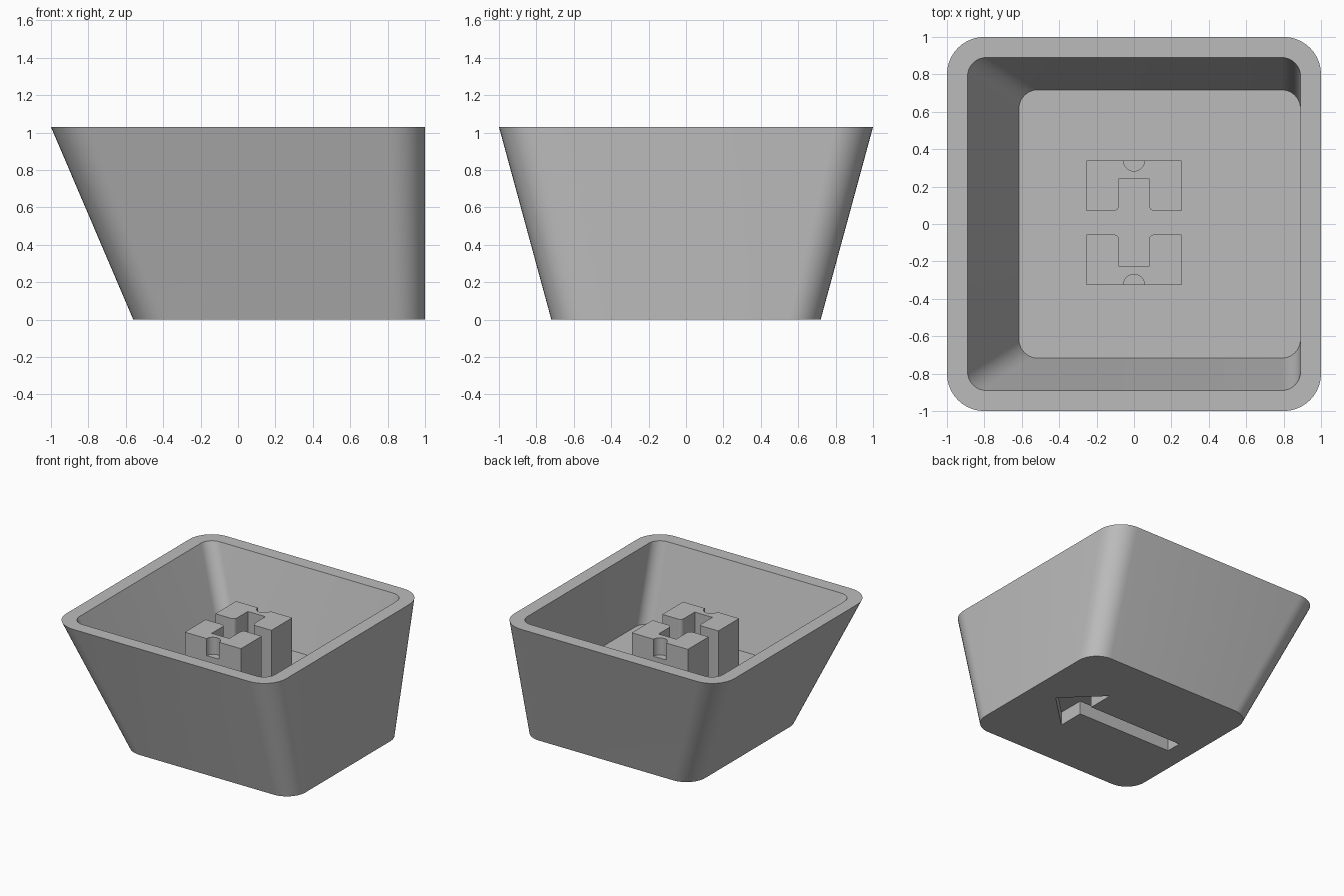
import bpy, bmesh, math

cube = bpy.data.objects.get("Cube")
if cube:
    bpy.data.objects.remove(cube)

grey = bpy.data.materials.new("plain grey")
GREY = (0.5, 0.5, 0.5, 1)
grey.diffuse_color = GREY
grey.use_nodes = True
grey.node_tree.nodes["Principled BSDF"].inputs["Base Color"].default_value = GREY

H, FLOOR = 1.03, 0.41
POST_TOP = 0.895


def arc(cx, cy, r, start, end, steps=10):
    """Points on an arc, angles in degrees."""
    angles = [math.radians(start + (end - start) * i / steps) for i in range(steps + 1)]
    return [(cx + r * math.cos(a), cy + r * math.sin(a)) for a in angles]


def rounded_rect(x0, x1, half_y, r):
    pts = []
    for i, (cx, cy) in enumerate([(x1 - r, half_y - r), (x0 + r, half_y - r),
                                  (x0 + r, r - half_y), (x1 - r, r - half_y)]):
        pts += arc(cx, cy, r, 90 * i, 90 * i + 90)
    return pts


def loft(name, sections):
    """Closed solid skinned through (outline, height) sections."""
    bm = bmesh.new()
    rings = [[bm.verts.new((x, y, z)) for x, y in pts] for pts, z in sections]
    for a, b in zip(rings, rings[1:]):
        for i in range(len(a)):
            j = (i + 1) % len(a)
            bm.faces.new((a[i], a[j], b[j], b[i]))
    bm.faces.new(rings[0][::-1])
    bm.faces.new(rings[-1])
    bmesh.ops.recalc_face_normals(bm, faces=bm.faces)
    mesh = bpy.data.meshes.new(name)
    bm.to_mesh(mesh)
    bm.free()
    mesh.materials.append(grey)
    obj = bpy.data.objects.new(name, mesh)
    bpy.context.collection.objects.link(obj)
    return obj


def cut(target, cutter):
    """Subtract the cutter, bake the result and drop the cutter."""
    mod = target.modifiers.new("cut", 'BOOLEAN')
    mod.operation, mod.solver, mod.object = 'DIFFERENCE', 'EXACT', cutter
    bpy.context.view_layer.objects.active = target
    bpy.ops.object.modifier_apply(modifier=mod.name)
    bpy.data.objects.remove(cutter)


def shade(obj):
    bpy.ops.object.select_all(action='DESELECT')
    obj.select_set(True)
    bpy.context.view_layer.objects.active = obj
    bpy.ops.object.shade_smooth_by_angle(angle=math.radians(30))


# Tapered shell: outer wall down the outside, inner wall down to the floor
shell = loft("shell", [
    (rounded_rect(-0.56, 1, 0.72, 0.17), 0),
    (rounded_rect(-1, 1, 1, 0.2), H),
    (rounded_rect(-0.89, 0.89, 0.89, 0.1), H),
    (rounded_rect(-0.615, 0.89, 0.717, 0.1), FLOOR)])

# Arrow recess in the underside
half_arrow = [(-0.39, 0.065), (0.475, 0.065), (0.475, 0.285)]
arrow = half_arrow + [(0.77, 0)] + [(x, -y) for x, y in reversed(half_arrow)]
cut(shell, loft("arrow_cutter", [(arrow, -0.1), (arrow, 0.11)]))
shade(shell)

# Two facing U-shaped stem posts, each with a short round notch on its outer side
half_post = [(0.255, 0.333), (0.255, 0.063)] + arc(0.11, 0.093, 0.03, 270, 180, 6) + [(0.08, 0.235)]
for name, side in (("back_post", 1), ("front_post", -1)):
    outline = half_post + [(-x, y) for x, y in reversed(half_post)]
    place = lambda pts: [(x, 0.007 + side * y) for x, y in pts]
    post = loft(name, [(place(outline), FLOOR - 0.02), (place(outline), POST_TOP)])
    notch = place(arc(0, 0.333, 0.057, 0, 345, 23))
    cut(post, loft("notch_cutter", [(notch, POST_TOP - 0.14), (notch, POST_TOP + 0.1)]))
    shade(post)
